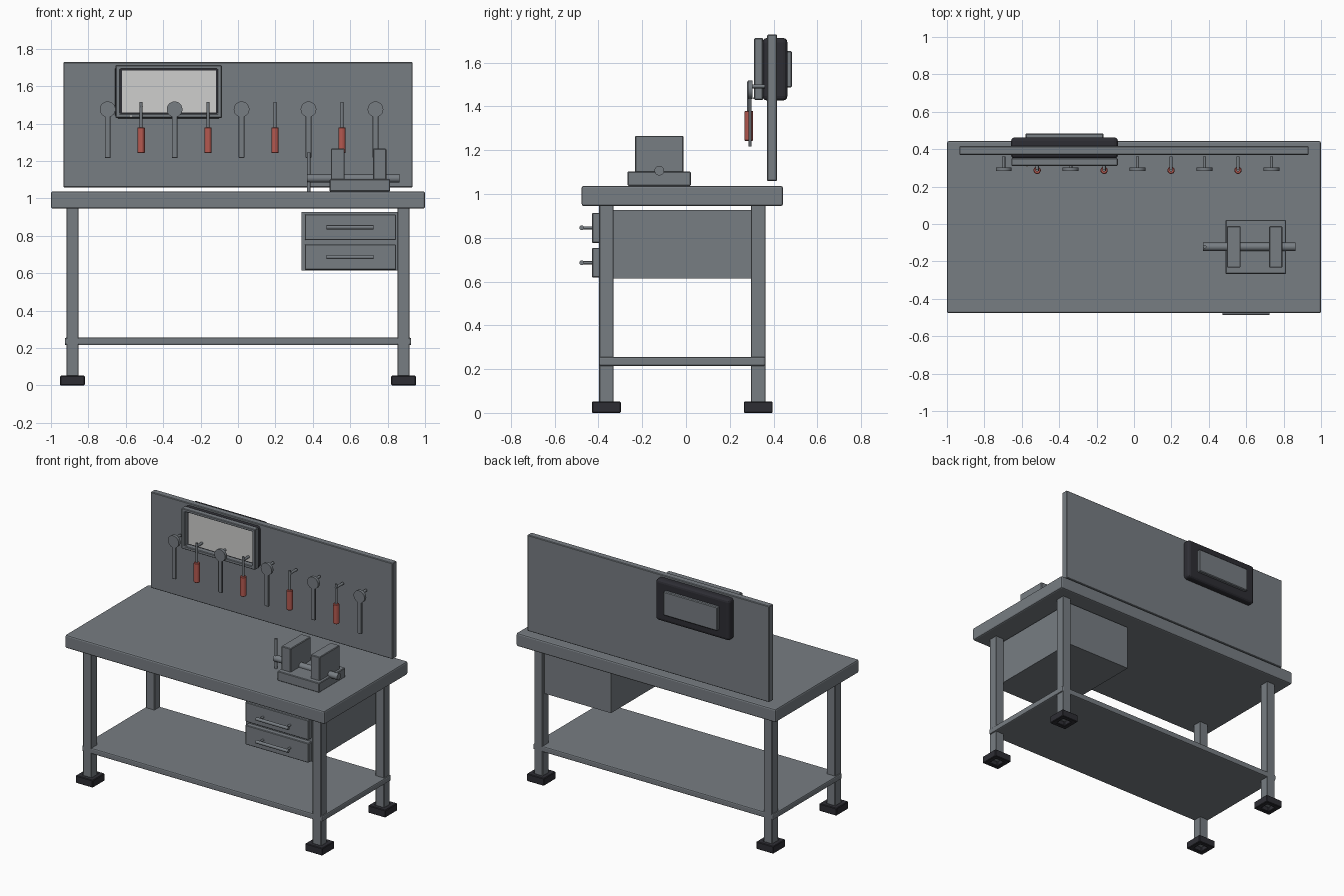
import bpy, bmesh, math
from mathutils import Vector

if "Cube" in bpy.data.objects:
    bpy.data.objects.remove(bpy.data.objects["Cube"])


def material(name, r, g, b):
    m = bpy.data.materials.new(name)
    m.diffuse_color = (r, g, b, 1)
    m.use_nodes = True
    m.node_tree.nodes["Principled BSDF"].inputs["Base Color"].default_value = m.diffuse_color
    return m


STEEL = material("steel grey", 0.185, 0.205, 0.225)
BLACK = material("dark plastic", 0.027, 0.027, 0.034)
SCREEN = material("light screen", 0.62, 0.62, 0.61)
RED = material("red grip", 0.46, 0.10, 0.08)


def finish(name, bm, mat, bevel=0.0, segments=1):
    bmesh.ops.recalc_face_normals(bm, faces=bm.faces)
    me = bpy.data.meshes.new(name)
    bm.to_mesh(me)
    bm.free()
    me.materials.append(mat)
    ob = bpy.data.objects.new(name, me)
    bpy.context.collection.objects.link(ob)
    if bevel:
        mod = ob.modifiers.new("bevel", 'BEVEL')
        mod.width, mod.segments = bevel, segments
        mod.limit_method = 'ANGLE'
    return ob


def box(name, x, y, z, mat=STEEL, bevel=0.0, segments=1):
    """Box from (min, max) ranges on each axis."""
    bm = bmesh.new()
    bmesh.ops.create_cube(bm, size=1)
    for v in bm.verts:
        v.co = [(r[0] + r[1]) / 2 + c * (r[1] - r[0]) for r, c in zip((x, y, z), v.co)]
    return finish(name, bm, mat, bevel, segments)


def rod(name, a, b, radius, mat=STEEL, sides=16, bevel=0.0):
    """Cylinder between two points."""
    a, b = Vector(a), Vector(b)
    bm = bmesh.new()
    bmesh.ops.create_cone(bm, cap_ends=True, segments=sides, radius1=radius,
                          radius2=radius, depth=(b - a).length)
    bm.transform((b - a).to_track_quat('Z', 'Y').to_matrix().to_4x4())
    bmesh.ops.translate(bm, verts=bm.verts, vec=(a + b) / 2)
    for f in bm.faces:
        f.smooth = sides > 8 and len(f.verts) == 4
    for e in bm.edges:
        e.smooth = all(f.smooth for f in e.link_faces)
    return finish(name, bm, mat, bevel)


def frame(name, outer, inner, depth, axis, mat, bevel=0.0):
    """Rectangular ring; outer/inner are (u0, u1, v0, v1), extruded along axis 'y' or 'z'."""
    bm = bmesh.new()
    rings = []
    for d in depth:
        for u0, u1, v0, v1 in (outer, inner):
            rings.append([bm.verts.new((u, d, v) if axis == 'y' else (u, v, d))
                          for u, v in ((u0, v0), (u1, v0), (u1, v1), (u0, v1))])
    for p, q in ((0, 1), (2, 3), (0, 2), (1, 3)):
        for i in range(4):
            j = (i + 1) % 4
            bm.faces.new((rings[p][i], rings[p][j], rings[q][j], rings[q][i]))
    return finish(name, bm, mat, bevel)


# Bench: top, lower shelf, back panel
box("tabletop", (-1, 1), (-0.477, 0.443), (0.945, 1.037), bevel=0.01, segments=2)
box("lower_shelf", (-0.926, 0.926), (-0.397, 0.363), (0.215, 0.256), bevel=0.008, segments=2)
box("back_panel", (-0.933, 0.933), (0.37, 0.416), (1.059, 1.728), bevel=0.004)

# Legs standing in hollow square feet
for sx, side in ((-1, "left"), (1, "right")):
    for cy, end in ((-0.364, "front"), (0.33, "back")):
        cx, w, f, h = sx * 0.885, 0.033, 0.066, 0.036
        box(f"{end}_{side}_leg", (cx - w, cx + w), (cy - w, cy + w), (0.03, 0.95), bevel=0.003)
        frame(f"{end}_{side}_foot", (cx - f, cx + f, cy - f, cy + f),
              (cx - w, cx + w, cy - w, cy + w), (0, 0.052), 'z', BLACK, 0.004)

# Drawer cabinet with two fronts and bar handles
box("cabinet", (0.34, 0.852), (-0.395, 0.34), (0.615, 0.928))
for z0, z1, label in ((0.618, 0.754, "lower"), (0.777, 0.914, "upper")):
    box(f"{label}_drawer", (0.357, 0.845), (-0.43, -0.39), (z0, z1), bevel=0.004)
    z = (z0 + z1) / 2
    rod(f"{label}_handle", (0.474, -0.476, z), (0.724, -0.476, z), 0.011)
    for x in (0.495, 0.703):
        rod(f"{label}_handle_post", (x, -0.476, z), (x, -0.425, z), 0.007, sides=12)

# Vise: base, jaws, screw, turning bar
box("vise_base", (0.49, 0.813), (-0.267, 0.022), (1.037, 1.103), bevel=0.004)
box("vise_fixed_jaw", (0.722, 0.793), (-0.233, -0.012), (1.09, 1.266), bevel=0.004)
box("vise_moving_jaw", (0.497, 0.57), (-0.233, -0.012), (1.09, 1.266), bevel=0.004)
rod("vise_screw", (0.37, -0.122, 1.107), (0.863, -0.122, 1.107), 0.022, sides=24)
rod("vise_bar", (0.378, -0.122, 1.037), (0.378, -0.122, 1.245), 0.009)

# Display hung on the panel: body, bezel, screen, rear cover, indicator
box("display_body", (-0.657, -0.086), (0.35, 0.463), (1.427, 1.713), BLACK, 0.02, 3)
frame("display_bezel", (-0.655, -0.086, 1.43, 1.712), (-0.63, -0.11, 1.453, 1.692),
      (0.311, 0.352), 'y', STEEL, 0.004)
box("display_screen", (-0.62, -0.117), (0.343, 0.352), (1.46, 1.685), SCREEN)
box("display_rear_cover", (-0.58, -0.163), (0.45, 0.484), (1.487, 1.653), bevel=0.005)
box("display_indicator", (-0.578, -0.567), (0.306, 0.312), (1.435, 1.442), SCREEN)

# Hanging tools: alternating spanners and screwdrivers on pegs
for i in range(9):
    x = -0.697 + i * 0.179
    rod("peg", (x, 0.283, 1.492), (x, 0.36, 1.492), 0.009, sides=12)
    if i % 2 == 0:
        rod("spanner_head", (x, 0.283, 1.476), (x, 0.303, 1.476), 0.042, sides=24)
        box("spanner_shaft", (x - 0.015, x + 0.015), (0.286, 0.3), (1.216, 1.46), bevel=0.002)
    else:
        rod("screwdriver_shaft", (x, 0.287, 1.37), (x, 0.287, 1.515), 0.008, sides=12)
        rod("screwdriver_grip", (x, 0.287, 1.242), (x, 0.287, 1.38), 0.021, RED, 8, 0.004)
